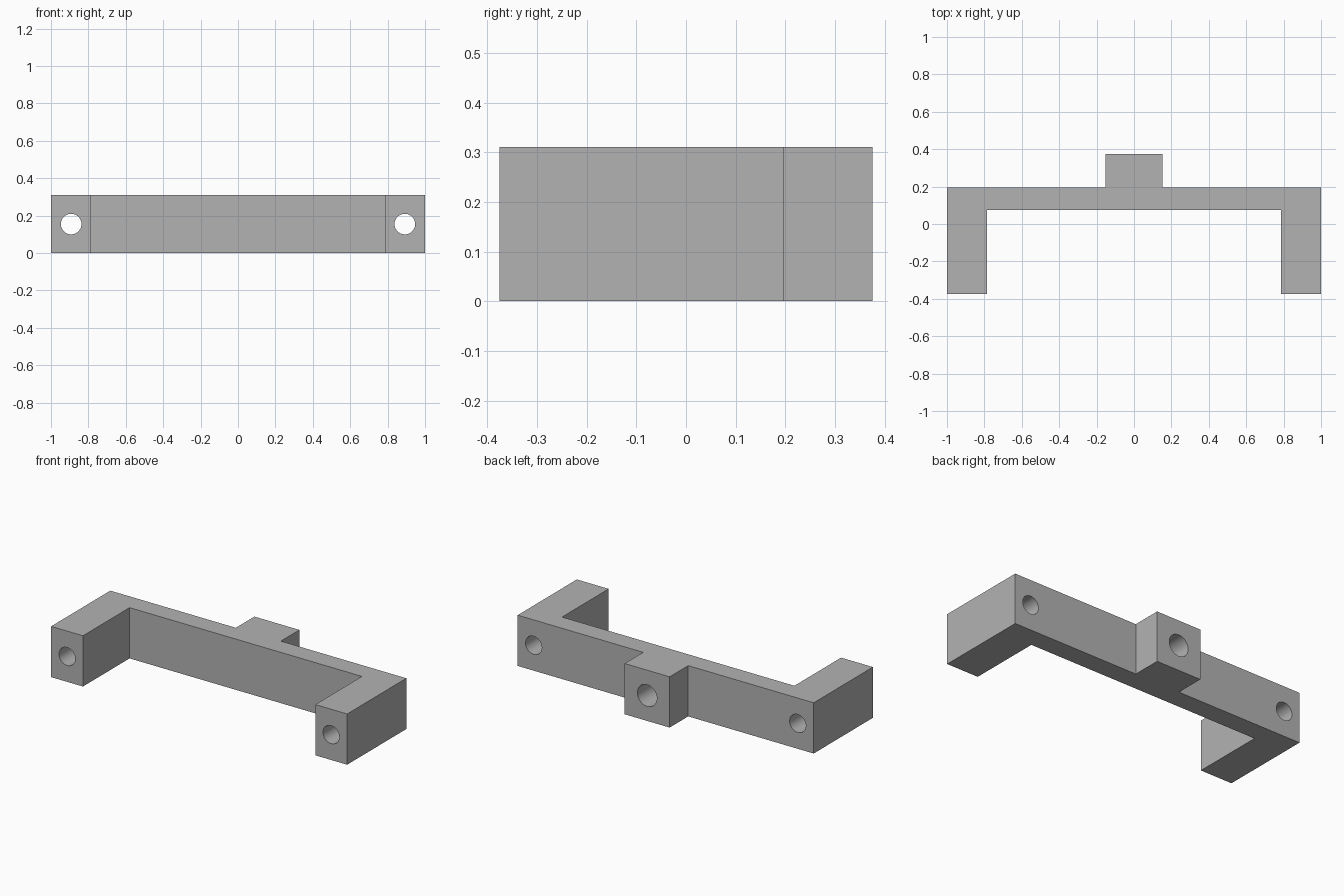
import bpy
import bmesh
from math import radians

default = bpy.data.objects.get("Cube")
if default:
    bpy.data.objects.remove(default, do_unlink=True)

HEIGHT = 0.31
ARM_INNER, ARM_FRONT = 0.785, -0.375
BAR_FRONT, BAR_BACK = 0.075, 0.196
BOSS_HALF, BOSS_BACK = 0.152, 0.375

grey = bpy.data.materials.new("plain grey")
grey.use_nodes = True
colour = (0.45, 0.45, 0.45, 1)
grey.diffuse_color = colour
grey.node_tree.nodes["Principled BSDF"].inputs["Base Color"].default_value = colour

# Bracket body: half outline mirrored, then extruded upward
half = [(ARM_INNER, BAR_FRONT), (ARM_INNER, ARM_FRONT), (1, ARM_FRONT),
        (1, BAR_BACK), (BOSS_HALF, BAR_BACK), (BOSS_HALF, BOSS_BACK)]
outline = half + [(-x, y) for x, y in reversed(half)]
bm = bmesh.new()
base = bm.faces.new([bm.verts.new((x, y, 0)) for x, y in outline])
top = bmesh.ops.extrude_face_region(bm, geom=[base])["geom"]
bmesh.ops.translate(bm, vec=(0, 0, HEIGHT),
                    verts=[v for v in top if isinstance(v, bmesh.types.BMVert)])
bmesh.ops.recalc_face_normals(bm, faces=bm.faces)
mesh = bpy.data.meshes.new("bracket")
bm.to_mesh(mesh)
bm.free()
mesh.materials.append(grey)
bracket = bpy.data.objects.new("bracket", mesh)
bpy.context.collection.objects.link(bracket)


def drill(x, radius, y_start, y_end):
    """Bore a round hole along y at half height."""
    bpy.ops.mesh.primitive_cylinder_add(
        vertices=48, radius=radius, depth=y_end - y_start,
        location=(x, (y_start + y_end) / 2, HEIGHT / 2),
        rotation=(radians(90), 0, 0))
    cutter = bpy.context.object
    cutter.name = "hole_cutter"
    cutter.hide_render = True
    cutter.data.materials.append(grey)
    bpy.ops.object.select_all(action="DESELECT")
    bracket.select_set(True)
    bpy.context.view_layer.objects.active = bracket
    cut = bracket.modifiers.new("hole", "BOOLEAN")
    cut.operation = "DIFFERENCE"
    cut.solver = "EXACT"
    cut.object = cutter
    bpy.ops.object.modifier_apply(modifier=cut.name)
    bpy.data.objects.remove(cutter, do_unlink=True)


# Through holes along both arms, blind hole in the rear boss
for side in (-1, 1):
    drill(side * 0.892, 0.055, ARM_FRONT - 0.1, BAR_BACK + 0.1)
drill(0, 0.066, BOSS_BACK - 0.2, BOSS_BACK + 0.1)

bpy.ops.object.shade_smooth_by_angle(angle=radians(30))
